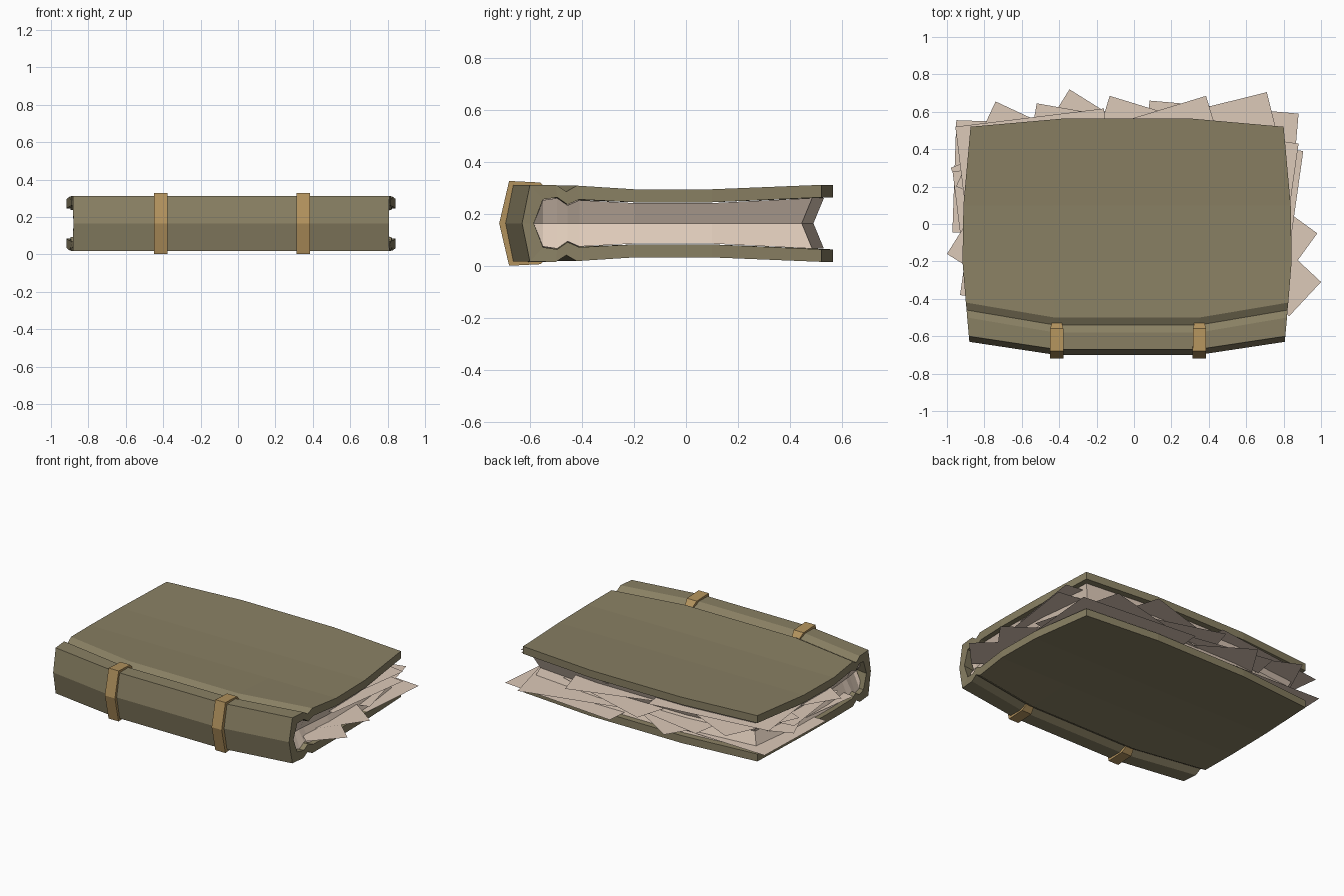
import bpy, bmesh, math

if "Cube" in bpy.data.objects:
    bpy.data.objects.remove(bpy.data.objects["Cube"])

CX, CZ = -0.037, 0.165          # centre of the book block


def material(name, rgb):
    m = bpy.data.materials.new(name)
    m.diffuse_color = (*rgb, 1)
    m.use_nodes = True
    m.node_tree.nodes["Principled BSDF"].inputs["Base Color"].default_value = m.diffuse_color
    return m


OLIVE = material("olive cover", (0.25, 0.215, 0.125))
PAPER = material("aged paper", (0.72, 0.585, 0.48))
BRASS = material("tan strap", (0.45, 0.29, 0.11))


def make(name, verts, faces, mat, recalc=True):
    mesh = bpy.data.meshes.new(name)
    mesh.from_pydata(verts, [], faces)
    bm = bmesh.new()
    bm.from_mesh(mesh)
    if recalc:
        bmesh.ops.recalc_face_normals(bm, faces=bm.faces)
    bm.to_mesh(mesh)
    bm.free()
    mesh.materials.append(mat)
    ob = bpy.data.objects.new(name, mesh)
    bpy.context.collection.objects.link(ob)
    return ob


def columns(y, dy, w, z, inset=0.0):
    """Four points across the book; the outer two are shifted by dy."""
    m = w * 0.45 if y < 0.3 else w * 0.39
    return [(CX - w + inset, y + dy, z), (CX - m, y, z),
            (CX + m, y, z), (CX + w - inset, y + dy, z)]


# Half profile, fore edge to spine: outer y, outer half height,
# inner y, inner half height, end shift, half width
PROFILE = [
    (0.565, .148, 0.565, .100, -.045, .837),
    (0.10, .131, 0.10, .081, 0, .875),
    (-0.20, .131, -0.20, .081, 0, .880),
    (-0.50, .145, -0.49, .092, .08, .862),
    (-0.54, .122, -0.535, .072, .08, .858),
    (-0.58, .148, -0.575, .100, .08, .855),
    (-0.67, .147, -0.62, .092, .07, .846),
    (-0.70, 0, -0.655, 0, .07, .843),
]

# Folded cover: outer and inner skins, joined along every rim
rows = [(p, 1) for p in PROFILE] + [(p, -1) for p in PROFILE[-2::-1]]
n = len(rows)
verts, faces = [], []
for p, s in rows:
    verts += columns(p[0], p[4], p[5], CZ + s * p[1])
for p, s in rows:
    verts += columns(p[2], p[4], p[5], CZ + s * p[3])
for i in range(n - 1):
    for o in (0, n):
        for c in range(3):
            a = (o + i) * 4 + c
            faces.append((a, a + 1, a + 5, a + 4))
    for c in (0, 3):
        a, b = i * 4 + c, (n + i) * 4 + c
        faces.append((a, a + 4, b + 4, b))
for i in (0, n - 1):
    for c in range(3):
        a, b = i * 4 + c, (n + i) * 4 + c
        faces.append((a, a + 1, b + 1, b))
make("cover", verts, faces, OLIVE)

# Page block: three layers, the middle one drawn in on the open sides
verts, faces = [], []
R = len(PROFILE)
for s in (1, 0, -1):
    for i, p in enumerate(PROFILE):
        y = p[2] - (0.035 if i == 0 else 0)
        if s == 0 and i == 0:
            y -= 0.04
        if i == R - 1 and s:
            y = -0.635
        h = max(p[3] - 0.003, 0.05)
        verts += columns(y, p[4], p[5] - 0.03, CZ + s * h, 0.04 if s == 0 else 0)
for layer in (0, 2):
    for i in range(R - 1):
        for c in range(3):
            a = (layer * R + i) * 4 + c
            faces.append((a, a + 1, a + 5, a + 4))
rim = ([c for c in range(4)] + [i * 4 + 3 for i in range(1, R)]
       + [(R - 1) * 4 + c for c in (2, 1, 0)] + [i * 4 for i in range(R - 2, 0, -1)])
for layer in (0, 1):
    o = layer * R * 4
    for a, b in zip(rim, rim[1:] + rim[:1]):
        faces.append((o + a, o + b, o + R * 4 + b, o + R * 4 + a))
make("page_block", verts, faces, PAPER)

# Loose sheets: exposed corner x, y, direction of first edge, edge lengths, height
SHEETS = [
    (-.345, .72, 238, .5, .5, .125), (-.74, .655, 245, .5, .6, .197),
    (-.52, .645, 260, .6, .7, .150), (-.13, .685, 253, .6, .7, .165),
    (.385, .685, 197, .7, .5, .213), (.71, .705, 194, .8, .6, .120),
    (.88, .59, 175, .8, .6, .083), (-.95, .555, 268, .6, .8, .090),
    (-.955, .52, 277, .6, .8, .236), (-.98, .30, 292, .5, .5, .143),
    (-.97, .28, 277, .55, .7, .180), (-1.0, -.16, -32, .4, .5, .199),
    (-.93, -.38, -8, .6, .5, .110), (.88, .43, 172, .7, .6, .237),
    (.905, .39, 172, .6, .6, .196), (.98, -.05, 144, .5, .45, .130),
    (1.0, -.31, 137, .6, .25, .125),
]
for k, (x, y, ang, lu, lv, z) in enumerate(SHEETS):
    t = math.radians(ang)
    u = (math.cos(t) * lu, math.sin(t) * lu)
    v = (-math.sin(t) * lv, math.cos(t) * lv)
    quad = [(x, y, z), (x + u[0], y + u[1], z),
            (x + u[0] + v[0], y + u[1] + v[1], z), (x + v[0], y + v[1], z)]
    make(f"loose_sheet_{k + 1}", quad, [(0, 1, 2, 3)], PAPER, recalc=False)

# Straps hugging the spine: y, half height, half width
HALF = [(-.527, .125, .027), (-.56, .157, .035), (-.68, .163, .036), (-.718, 0, .036)]
INNER = [(-.535, .115, .027), (-.57, .135, .035), (-.66, .135, .036), (-.69, 0, .036)]


def full(half):
    return ([(y, CZ + h, w) for y, h, w in half]
            + [(y, CZ - h, w) for y, h, w in half[-2::-1]])


for name, x in (("strap_left", -0.413), ("strap_right", 0.350)):
    ring = full(INNER)[::-1]
    loop = full(HALF) + ring
    N = len(loop)
    M = N // 2
    verts = [(x + s * w, y, z) for s in (-1, 1) for y, z, w in loop]
    faces = [(i, (i + 1) % N, N + (i + 1) % N, N + i) for i in range(N)]
    for o in (0, N):
        faces += [(o + i, o + i + 1, o + N - 2 - i, o + N - 1 - i) for i in range(M - 1)]
    make(name, verts, faces, BRASS)
